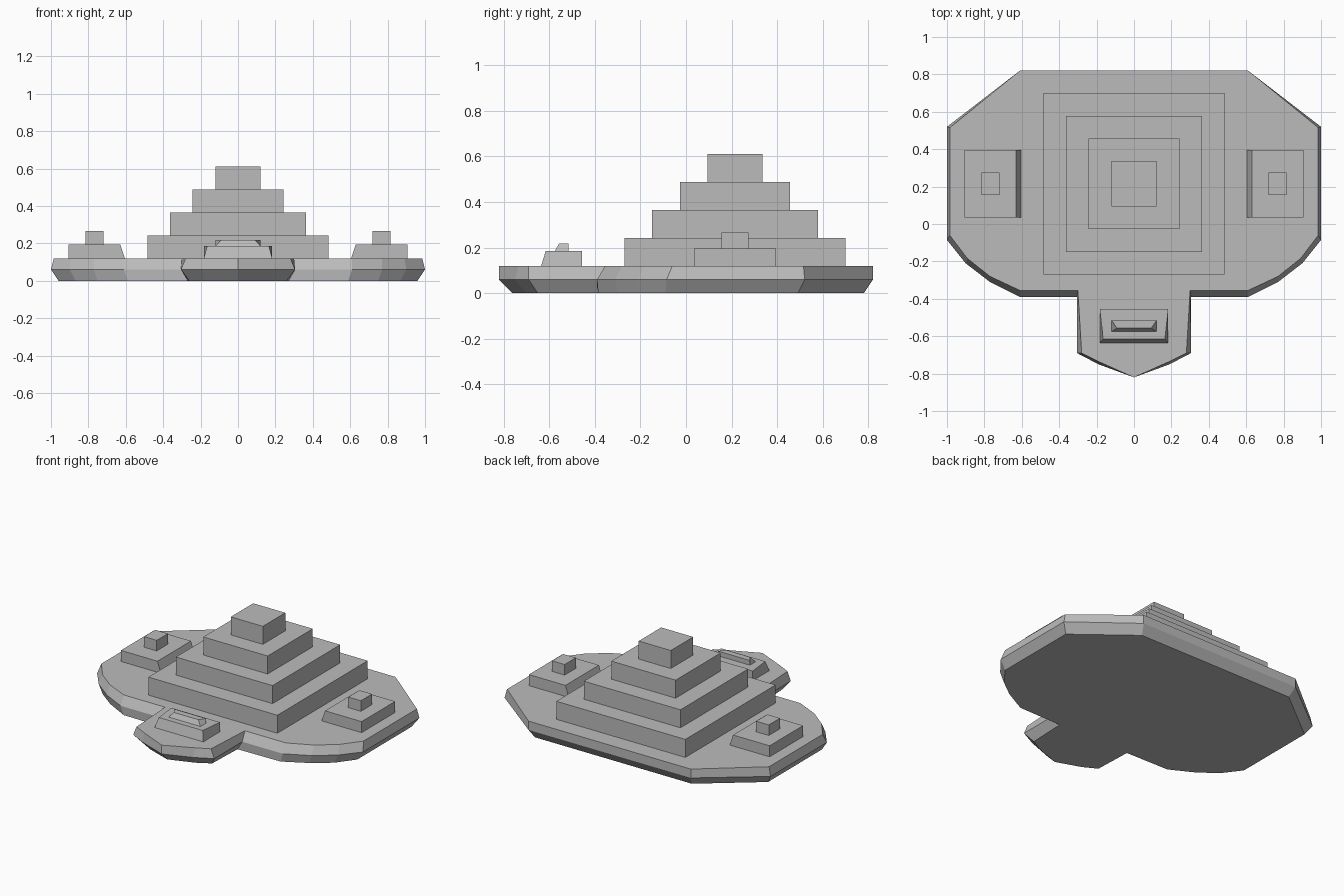
import bpy
import bmesh

cube = bpy.data.objects.get("Cube")
if cube:
    bpy.data.objects.remove(cube, do_unlink=True)

# One plain grey for everything
grey = bpy.data.materials.new("plain grey")
grey.use_nodes = True
grey.diffuse_color = (0.5, 0.5, 0.5, 1)
grey.node_tree.nodes["Principled BSDF"].inputs["Base Color"].default_value = (0.5, 0.5, 0.5, 1)


def loft(name, layers):
    """Closed solid through a stack of (height, outline) layers."""
    bm = bmesh.new()
    rings = [[bm.verts.new((x, y, z)) for x, y in outline] for z, outline in layers]
    for low, high in zip(rings, rings[1:]):
        for i in range(len(low)):
            j = (i + 1) % len(low)
            bm.faces.new((low[i], low[j], high[j], high[i]))
    bm.faces.new(rings[0][::-1])
    bm.faces.new(rings[-1])
    bmesh.ops.recalc_face_normals(bm, faces=bm.faces)
    mesh = bpy.data.meshes.new(name)
    bm.to_mesh(mesh)
    bm.free()
    mesh.materials.append(grey)
    obj = bpy.data.objects.new(name, mesh)
    bpy.context.collection.objects.link(obj)
    return obj


def mirrored(half):
    return half + [(-x, y) for x, y in reversed(half) if x > 0]


def rect(x0, x1, y0, y1):
    return [(x0, y0), (x1, y0), (x1, y1), (x0, y1)]


# Hull: right half outlines from nose to stern
keel = [(0, -.76), (.17, -.7), (.26, -.65), (.27, -.39), (.59, -.385),
        (.75, -.3), (.87, -.21), (.96, -.09), (.96, .49), (.59, .78)]
rim = [(0, -.82), (.19, -.75), (.305, -.69), (.305, -.39), (.61, -.39),
       (.77, -.31), (.9, -.21), (1, -.085), (1, .52), (.61, .82)]
deck = [(0, -.82), (.19, -.735), (.28, -.69), (.3, -.355), (.61, -.355),
        (.77, -.28), (.89, -.185), (.985, -.06), (.985, .515), (.61, .82)]
loft("hull", [(0, mirrored(keel)), (.06, mirrored(rim)), (.12, mirrored(deck))])

# Stepped central pyramid
for i in range(4):
    h = .485 - i * .1215
    base = .12 + i * .1225
    outline = rect(-h, h, .215 - h, .215 + h)
    loft(f"pyramid_step_{i + 1}", [(base, outline), (base + .1225, outline)])

# Side platforms, sloped on the inner face, each with a small block
for side, s in (("left", 1), ("right", -1)):
    loft(f"{side}_platform", [(.12, rect(s * .605, s * .905, .035, .395)),
                              (.195, rect(s * .63, s * .905, .035, .395))])
    block = rect(s * .72, s * .815, .155, .275)
    loft(f"{side}_block", [(.195, block), (.267, block)])


# Bridge on the nose: two tiers with fronts that taper in
def tier(name, z0, z1, width, back, front, inset, slope):
    loft(name, [(z0, rect(-width, width, front, back)),
                (z1, [(inset - width, front + slope), (width - inset, front + slope),
                      (width, back), (-width, back)])])


tier("bridge_base", .12, .185, .183, -.455, -.635, .018, .02)
tier("bridge_top", .185, .217, .12, -.515, -.575, .028, .018)
